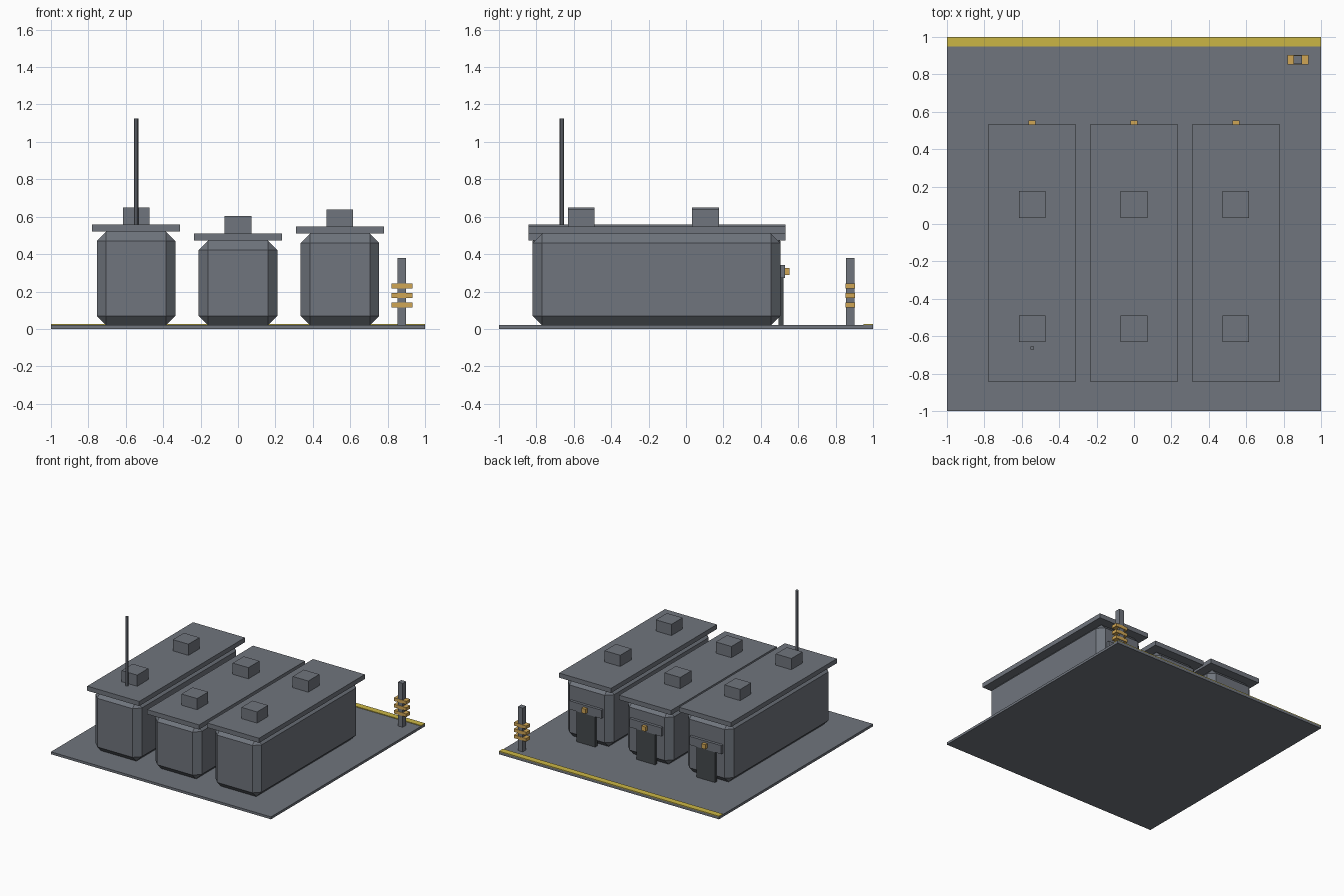
import bpy, math

if "Cube" in bpy.data.objects:
    bpy.data.objects.remove(bpy.data.objects["Cube"])


def material(name, rgb):
    m = bpy.data.materials.new(name)
    m.diffuse_color = (*rgb, 1)
    m.use_nodes = True
    m.node_tree.nodes["Principled BSDF"].inputs["Base Color"].default_value = m.diffuse_color
    return m


GREY = material("slate grey", (0.16, 0.177, 0.205))
DARK = material("dark door grey", (0.06, 0.067, 0.073))
YELLOW = material("hazard yellow", (0.60, 0.47, 0.06))
AMBER = material("amber", (0.63, 0.38, 0.09))


def box(name, x, y, z, mat, bevel=0):
    """Box from (min, max) ranges on each axis, optionally chamfered."""
    bpy.ops.mesh.primitive_cube_add(
        size=1, location=[(a + b) / 2 for a, b in (x, y, z)])
    o = bpy.context.object
    o.name = name
    o.scale = [b - a for a, b in (x, y, z)]
    bpy.ops.object.transform_apply(location=False, rotation=False, scale=True)
    o.data.materials.append(mat)
    if bevel:
        mod = o.modifiers.new("chamfer", "BEVEL")
        mod.width = bevel
        mod.segments = 1
        mod.limit_method = "NONE"
    return o


def around(c, half):
    return (c - half, c + half)


# Ground slab with painted edge line
box("slab", (-1, 1), (-1, 1), (0, 0.02), GREY)
box("edge_stripe", (-1, 1), (0.95, 1), (0.02, 0.026), YELLOW)

# Three cabins of different heights
for i, (cx, top) in enumerate([(-0.545, 0.52), (0, 0.473), (0.545, 0.509)], 1):
    box(f"cabin_body_{i}", around(cx, 0.21), (-0.82, 0.505), (0.02, top), GREY, 0.05)
    box(f"cabin_roof_{i}", around(cx, 0.236), (-0.842, 0.532), (top, top + 0.038), GREY)
    for j, vy in enumerate((-0.56, 0.105), 1):
        box(f"roof_vent_{i}_{j}", around(cx, 0.071), around(vy, 0.072),
            (top + 0.038, top + 0.13), GREY)
    # Door, lintel and lamp on the back end
    box(f"door_{i}", around(cx, 0.085), (0.495, 0.522), (0.02, 0.29), DARK)
    box(f"door_lintel_{i}", around(cx, 0.145), (0.5, 0.528), (0.272, 0.342), GREY)
    box(f"door_lamp_{i}", around(cx, 0.018), (0.528, 0.553), (0.287, 0.325), AMBER)

# Antenna mast on the first roof
bpy.ops.mesh.primitive_cylinder_add(vertices=8, radius=0.012, depth=0.567,
                                    location=(-0.545, -0.663, 0.8415))
mast = bpy.context.object
mast.name = "antenna_mast"
mast.data.materials.append(GREY)

# Signal post with amber bands
box("signal_post", around(0.876, 0.022), around(0.878, 0.022), (0.02, 0.38), GREY)
for k, z in enumerate((0.127, 0.178, 0.23), 1):
    box(f"signal_band_{k}", around(0.876, 0.056), around(0.878, 0.025),
        around(z, 0.013), AMBER)
